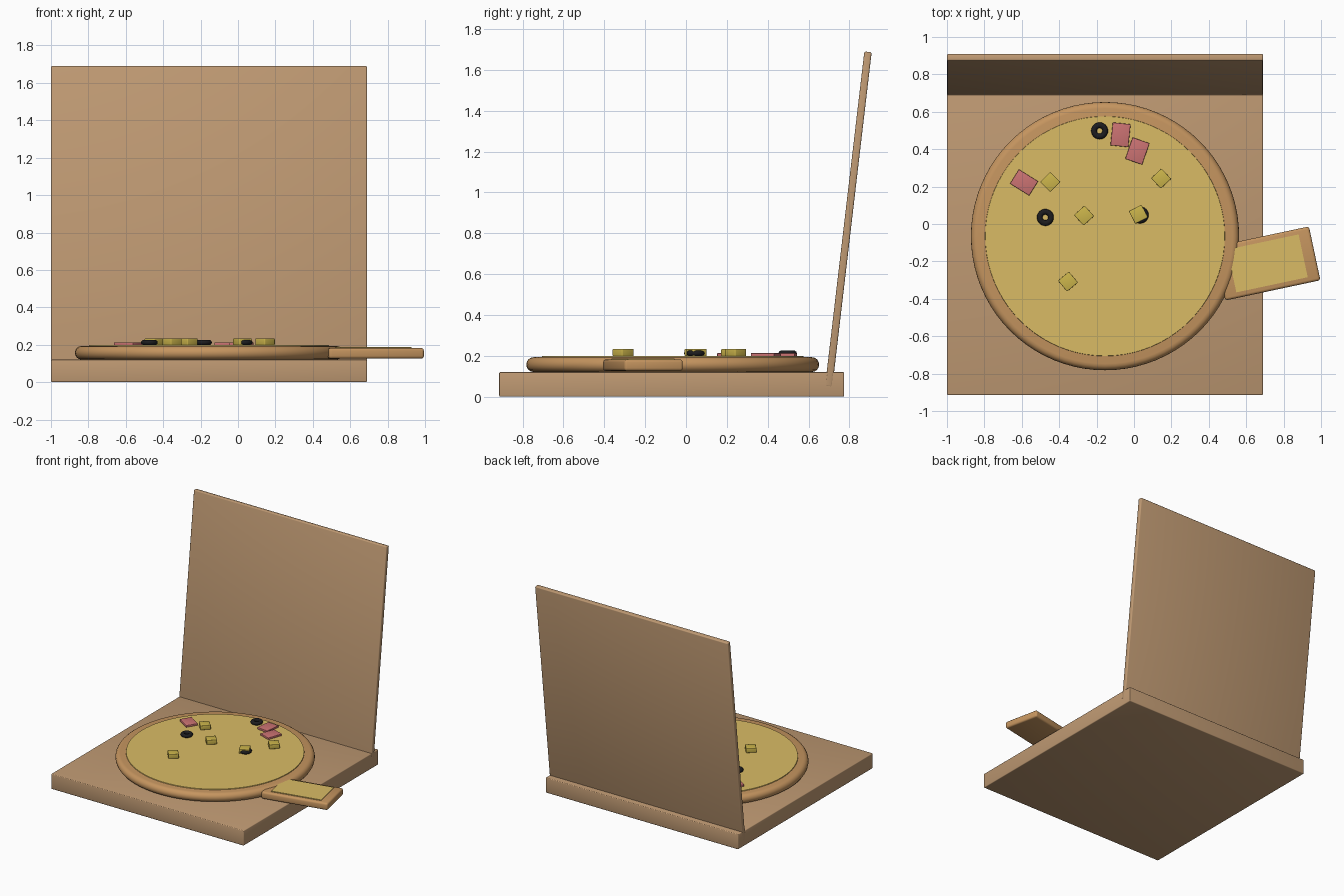
import bpy, bmesh, math
from mathutils import Matrix, Vector

if "Cube" in bpy.data.objects:
    bpy.data.objects.remove(bpy.data.objects["Cube"])


def material(name, rgb):
    m = bpy.data.materials.new(name)
    m.diffuse_color = (*rgb, 1)
    m.use_nodes = True
    m.node_tree.nodes["Principled BSDF"].inputs["Base Color"].default_value = m.diffuse_color
    return m


CARD = material("cardboard", (0.52, 0.32, 0.17))
CRUST = material("baked_crust", (0.56, 0.30, 0.115))
CHEESE = material("melted_cheese", (0.70, 0.50, 0.13))
HAM = material("pink_ham", (0.60, 0.17, 0.17))
OLIVE = material("black_olive", (0.012, 0.012, 0.014))
PINEAPPLE = material("yellow_pineapple", (0.60, 0.46, 0.07))


def finish(bm, name, mat):
    """Turn a bmesh into a smooth-by-angle object."""
    bmesh.ops.recalc_face_normals(bm, faces=bm.faces)
    mesh = bpy.data.meshes.new(name)
    bm.to_mesh(mesh)
    bm.free()
    mesh.materials.append(mat)
    ob = bpy.data.objects.new(name, mesh)
    bpy.context.collection.objects.link(ob)
    bpy.ops.object.select_all(action='DESELECT')
    ob.select_set(True)
    bpy.context.view_layer.objects.active = ob
    bpy.ops.object.shade_smooth_by_angle(angle=math.radians(40))
    return ob


def box(name, mat, centre, size, bevel=0.0, rot_z=0.0, rot_x=0.0):
    bm = bmesh.new()
    bmesh.ops.create_cube(bm, size=1)
    bmesh.ops.scale(bm, vec=size, verts=bm.verts)
    if bevel:
        bmesh.ops.bevel(bm, geom=bm.edges[:], offset=bevel, segments=3,
                        profile=0.5, affect='EDGES')
    rot = Matrix.Rotation(math.radians(rot_z), 4, 'Z') @ Matrix.Rotation(math.radians(rot_x), 4, 'X')
    bmesh.ops.transform(bm, matrix=Matrix.Translation(centre) @ rot, verts=bm.verts)
    return finish(bm, name, mat)


def lathe(name, mat, centre, profile, steps, closed=False):
    """Spin a (radius, z) profile around the vertical axis."""
    bm = bmesh.new()
    verts = [bm.verts.new((r, 0, z)) for r, z in profile]
    edges = [bm.edges.new(p) for p in zip(verts, verts[1:])]
    if closed:
        edges.append(bm.edges.new((verts[-1], verts[0])))
    bmesh.ops.spin(bm, geom=verts + edges, cent=(0, 0, 0), axis=(0, 0, 1),
                   angle=math.tau, steps=steps, use_duplicate=False)
    bmesh.ops.remove_doubles(bm, verts=bm.verts, dist=1e-5)
    bmesh.ops.translate(bm, vec=centre, verts=bm.verts)
    return finish(bm, name, mat)


# Open delivery box: base slab and leaning lid
box("box_base", CARD, (-0.155, -0.07, 0.06), (1.69, 1.69, 0.12), bevel=0.006)
box("box_lid", CARD, (-0.155, 0.795, 0.868), (1.692, 0.036, 1.652), bevel=0.008, rot_x=-6.7)

# Round pizza: rounded crust disc and cheese plate
PIZZA = (-0.155, -0.065, 0)
rim = [(0.0, 0.193)]
for i in range(9):
    a = math.radians(90 - i * 22.5)
    rim.append((0.682 + 0.035 * math.cos(a), 0.157 + 0.036 * math.sin(a)))
rim.append((0.0, 0.121))
lathe("crust", CRUST, PIZZA, rim, 80)
lathe("cheese", CHEESE, PIZZA, [(0, 0.198), (0.640, 0.198), (0.643, 0.185), (0, 0.185)], 80)

# Tab of crust and cheese reaching out past the rim
ANGLE = 12
along = Vector((math.cos(math.radians(ANGLE)), math.sin(math.radians(ANGLE)), 0))
tip = Vector((0.966, -0.157, 0))
box("tab_crust", CRUST, tip - along * 0.26 + Vector((0, 0, 0.154)), (0.52, 0.294, 0.056),
    bevel=0.014, rot_z=ANGLE)
box("tab_cheese", CHEESE, tip - along * 0.258 + Vector((0, 0, 0.182)), (0.39, 0.234, 0.012),
    rot_z=ANGLE)

# Ham pieces: x, y, width, depth, turn
for i, (x, y, w, d, r) in enumerate([(-0.072, 0.477, 0.096, 0.123, -6),
                                     (0.018, 0.390, 0.096, 0.121, -19),
                                     (-0.588, 0.222, 0.121, 0.090, -32)]):
    box(f"ham_{i + 1}", HAM, (x, y, 0.205), (w, d, 0.016), bevel=0.003, rot_z=r)

# Pineapple chunks: x, y, turn
for i, (x, y, r) in enumerate([(-0.448, 0.224, 45), (-0.267, 0.045, 42), (0.023, 0.052, 27),
                               (0.145, 0.243, 43), (-0.353, -0.308, 40)]):
    box(f"pineapple_{i + 1}", PINEAPPLE, (x, y, 0.216), (0.076, 0.076, 0.036),
        bevel=0.005, rot_z=r)

# Olive rings
ring = [(0.030 + 0.015 * math.cos(a), 0.212 + 0.014 * math.sin(a))
        for a in (math.tau * k / 10 for k in range(10))]
for i, (x, y) in enumerate([(-0.184, 0.498), (-0.474, 0.035), (0.033, 0.048)]):
    lathe(f"olive_{i + 1}", OLIVE, (x, y, 0), ring, 24, closed=True)
